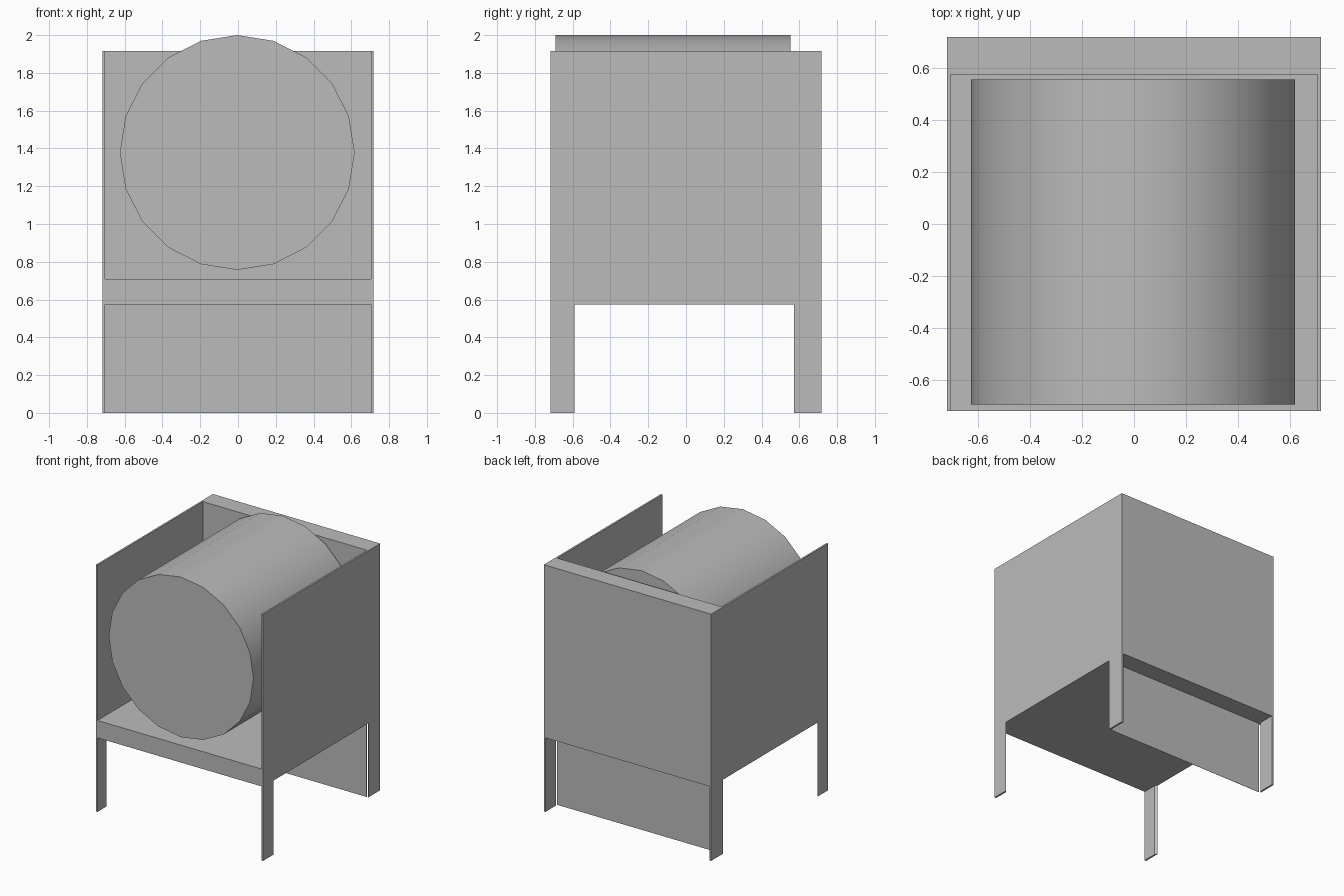
import bpy
import bmesh
import math
from mathutils import Matrix

if "Cube" in bpy.data.objects:
    bpy.data.objects.remove(bpy.data.objects["Cube"], do_unlink=True)

grey = bpy.data.materials.new("mid_grey")
grey.use_nodes = True
colour = (0.5, 0.5, 0.5, 1)
grey.diffuse_color = colour
grey.node_tree.nodes["Principled BSDF"].inputs["Base Color"].default_value = colour

# Key dimensions
HALF = 0.718        # half width and half depth
SKIN = 0.014        # side panel thickness
UNDER, FLOOR, TOP = 0.575, 0.71, 1.915
BACK = 0.574        # inner face of the back wall
FRONT_LEG, BACK_LEG = -0.589, 0.572   # edges of the side opening
MITRE = 0.016       # the opening widens this much towards the inside
INNER = HALF - SKIN


def finish(name, bm):
    bmesh.ops.recalc_face_normals(bm, faces=bm.faces)
    mesh = bpy.data.meshes.new(name)
    bm.to_mesh(mesh)
    bm.free()
    mesh.materials.append(grey)
    ob = bpy.data.objects.new(name, mesh)
    bpy.context.collection.objects.link(ob)
    return ob


def box(name, x, y, z):
    bm = bmesh.new()
    bmesh.ops.create_cube(bm, size=1)
    for v in bm.verts:
        v.co = [lo if c < 0 else hi for c, (lo, hi) in zip(v.co, (x, y, z))]
    return finish(name, bm)


def side_panel(name, sign):
    """Thin panel whose lower edge is cut away, with mitred edges, to leave two legs."""
    bm = bmesh.new()
    rings = []
    for x, grow in ((HALF, 0), (INNER, MITRE)):
        a, b = FRONT_LEG - grow, BACK_LEG + grow
        outline = [(-HALF, 0), (a, 0), (a, UNDER), (b, UNDER),
                   (b, 0), (HALF, 0), (HALF, TOP), (-HALF, TOP)]
        rings.append([bm.verts.new((sign * x, y, z)) for y, z in outline])
    outer, inner = rings
    bm.faces.new(outer)
    bm.faces.new(inner[::-1])
    for i in range(len(outer)):
        bm.faces.new((outer[i - 1], inner[i - 1], inner[i], outer[i]))
    return finish(name, bm)


# Housing
side_panel("left_side_panel", 1)
side_panel("right_side_panel", -1)
box("floor_slab", (-INNER, INNER), (-HALF, BACK), (UNDER, FLOOR))
box("back_wall", (-INNER, INNER), (BACK, HALF), (UNDER, TOP))
box("lower_back_panel", (-INNER, INNER), (BACK_LEG, BACK), (0, UNDER))

# Drum lying front to back, with a corner at the very top
bm = bmesh.new()
bmesh.ops.create_cone(bm, cap_ends=True, segments=20, radius1=0.6215, radius2=0.6215, depth=1.246,
                      matrix=Matrix.Translation((-0.004, -0.069, 1.3785))
                      @ Matrix.Rotation(math.pi / 2, 4, "X"))
drum = finish("drum", bm)
bpy.ops.object.select_all(action="DESELECT")
drum.select_set(True)
bpy.context.view_layer.objects.active = drum
bpy.ops.object.shade_smooth_by_angle(angle=math.radians(40))
